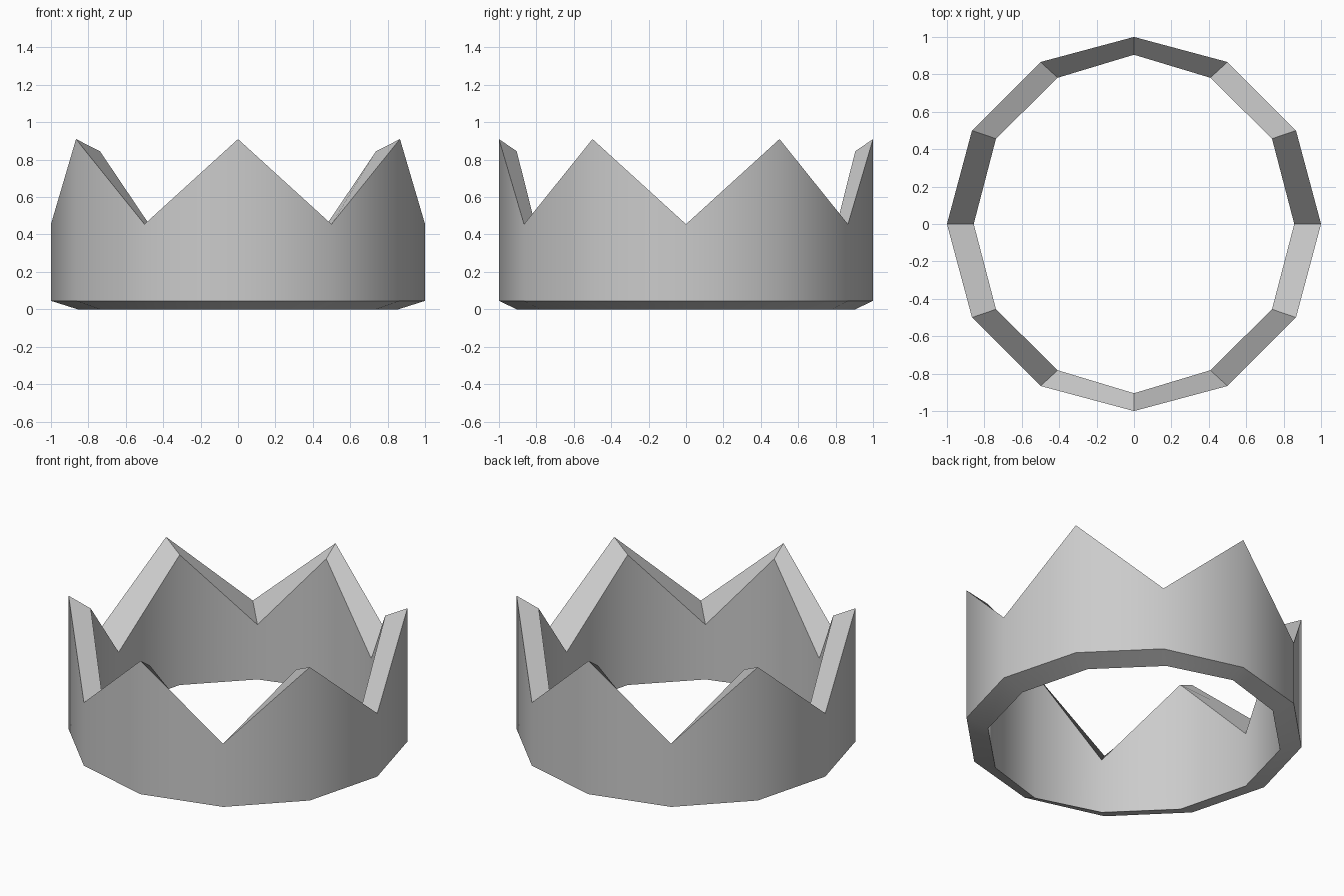
import bpy, bmesh, math

if "Cube" in bpy.data.objects:
    bpy.data.objects.remove(bpy.data.objects["Cube"])

# Inner wall corners of one quadrant; the rest is mirrored
QUADRANT = [(0.857, 0.0), (0.738, 0.456), (0.408, 0.782), (0.0, 0.905)]


def inner_corner(i):
    q = i % 12
    k = min(q % 6, 6 - q % 6)
    x, y = QUADRANT[k]
    sx = 1 if q <= 3 or q >= 9 else -1
    sy = 1 if q <= 6 else -1
    return sx * x, sy * y


bm = bmesh.new()
sections = []
for i in range(12):
    a = math.radians(30 * i)
    ox, oy = math.cos(a), math.sin(a)
    ix, iy = inner_corner(i)
    # Odd corners are points, even corners are notches
    top_out, top_in = (0.91, 0.845) if i % 2 else (0.455, 0.355)
    sections.append([bm.verts.new(p) for p in (
        (ox, oy, 0.045), (ox, oy, top_out), (ix, iy, top_in), (ix, iy, 0.0))])

# Bridge neighbouring cross-sections: outer wall, top rim, inner wall, base
for i in range(12):
    s, t = sections[i], sections[(i + 1) % 12]
    for j in range(4):
        k = (j + 1) % 4
        bm.faces.new((s[j], t[j], t[k], s[k]))
bmesh.ops.recalc_face_normals(bm, faces=bm.faces)

mesh = bpy.data.meshes.new("crown")
bm.to_mesh(mesh)
bm.free()
crown = bpy.data.objects.new("crown", mesh)
bpy.context.collection.objects.link(crown)

# Smooth walls, sharp rims
bpy.context.view_layer.objects.active = crown
crown.select_set(True)
bpy.ops.object.shade_smooth_by_angle(angle=math.radians(40))
